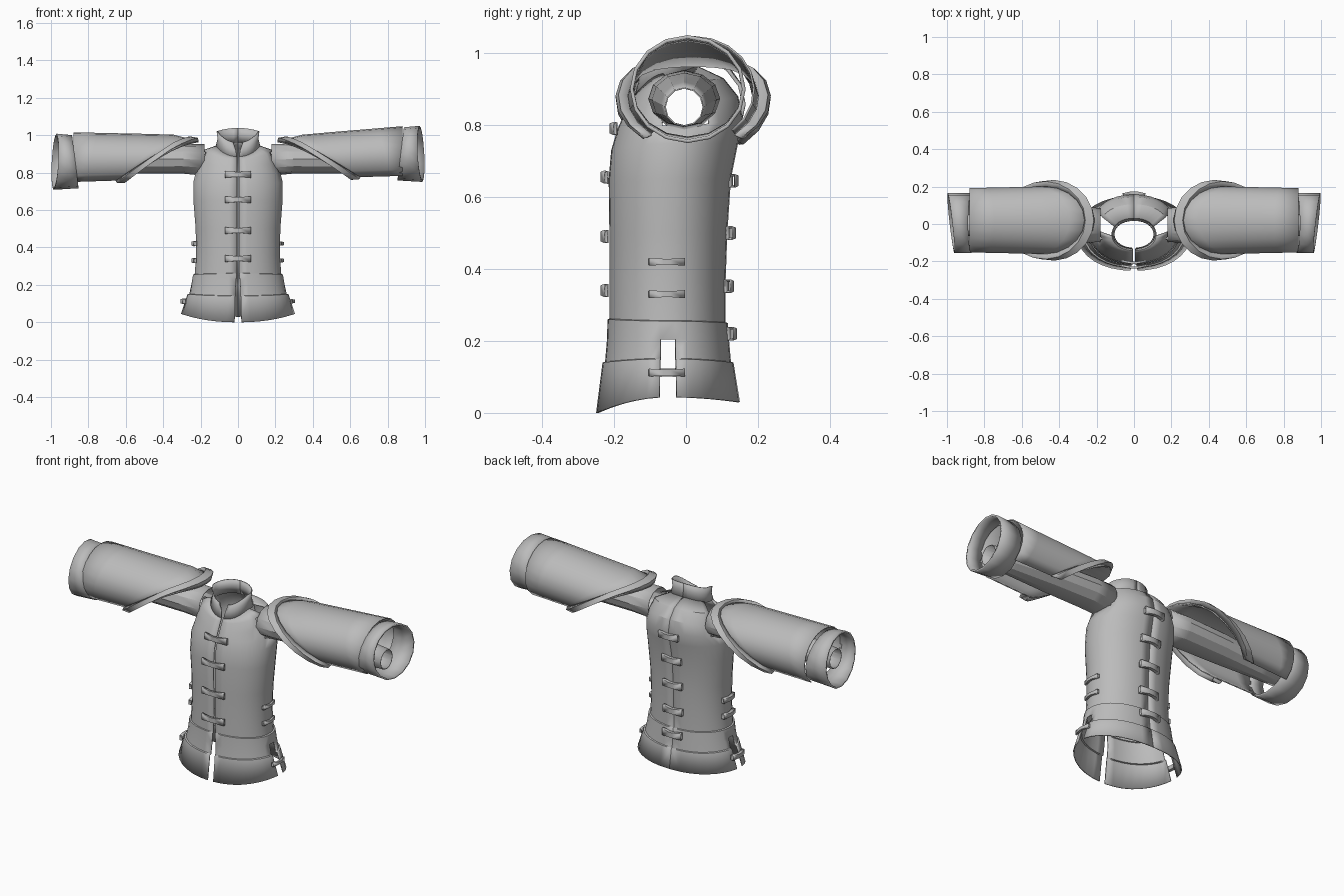
import bpy
import math
from mathutils import Vector

cube = bpy.data.objects.get("Cube")
if cube:
    bpy.data.objects.remove(cube, do_unlink=True)

grey = bpy.data.materials.new("grey_cloth")
grey.use_nodes = True
grey.diffuse_color = (0.5, 0.5, 0.5, 1)
grey.node_tree.nodes["Principled BSDF"].inputs["Base Color"].default_value = (0.5, 0.5, 0.5, 1)


def finish(name, verts, faces, thick=0.006, mirror=False):
    """Make an object from a sheet of faces, with cloth thickness."""
    mesh = bpy.data.meshes.new(name)
    mesh.from_pydata(verts, [], faces)
    mesh.materials.append(grey)
    obj = bpy.data.objects.new(name, mesh)
    bpy.context.collection.objects.link(obj)
    if mirror:
        obj.modifiers.new("mirror", 'MIRROR').use_mirror_merge = False
    if thick:
        solid = obj.modifiers.new("cloth", 'SOLIDIFY')
        solid.thickness = thick
        solid.offset = -1
    bpy.ops.object.select_all(action='DESELECT')
    obj.select_set(True)
    bpy.context.view_layer.objects.active = obj
    bpy.ops.object.shade_smooth_by_angle(angle=math.radians(25))
    return obj


def loft(name, rows, closed=False, keep=lambda c: True, **kw):
    """Bridge rows of points into a sheet, skipping faces that fail the rule."""
    n = len(rows[0])
    verts = [p for row in rows for p in row]
    faces = []
    for r in range(len(rows) - 1):
        for c in range(n if closed else n - 1):
            d = (c + 1) % n
            f = (r * n + c, r * n + d, (r + 1) * n + d, (r + 1) * n + c)
            if keep(sum((Vector(verts[i]) for i in f), Vector()) / 4):
                faces.append(f)
    return finish(name, verts, faces, **kw)


def lerp(a, b, t):
    return a + (b - a) * t


def spread(a, b, n):
    return [math.radians(lerp(a, b, i / (n - 1))) for i in range(n)]


# Half of a body ring, from front centre round the side to back centre
body_angles = spread(-90, -7, 9) + spread(7, 90, 9)


def body_ring(zf, zs, zb, half, yf, yb, gap):
    row = []
    for a in body_angles:
        s, c = math.sin(a), math.cos(a)
        z = zs + ((zf - zs) if s < 0 else (zb - zs)) * s * s
        x = half * max(c, 0) ** 0.9
        if s < -0.99:
            x = gap
        row.append((x, (yf + yb) / 2 + (yb - yf) / 2 * s, z))
    return row


# Body: hem band, waist band, bodice and shoulders
profile = [
    (0.00, 0.045, 0.03, 0.307, -0.25, 0.150, 0.018),
    (0.14, 0.150, 0.14, 0.272, -0.232, 0.132, 0.016),
    (0.142, 0.152, 0.142, 0.262, -0.225, 0.125, 0.014),
    (0.20, 0.205, 0.20, 0.250, -0.220, 0.120, 0.012),
    (0.26, 0.255, 0.25, 0.242, -0.218, 0.116, 0.008),
    (0.262, 0.257, 0.252, 0.233, -0.213, 0.110, 0.006),
    (0.36, 0.36, 0.36, 0.225, -0.213, 0.110, 0.005),
    (0.50, 0.50, 0.50, 0.228, -0.213, 0.115, 0.005),
    (0.65, 0.65, 0.65, 0.240, -0.215, 0.125, 0.005),
    (0.73, 0.75, 0.75, 0.240, -0.208, 0.145, 0.005),
    (0.79, 0.80, 0.82, 0.228, -0.190, 0.158, 0.005),
    (0.83, 0.86, 0.88, 0.212, -0.172, 0.145, 0.005),
    (0.87, 0.92, 0.93, 0.190, -0.152, 0.105, 0.005),
    (0.89, 0.945, 0.965, 0.118, -0.138, 0.030, 0.006),
]


def body_rule(c):
    side_slit = c.x > 0.2 and c.z < 0.2 and abs(c.y + 0.05) < 0.012
    arm_hole = c.x > 0.14 and math.hypot(c.y + 0.01, c.z - 0.865) < 0.075
    return not (side_slit or arm_hole)


loft("jacket_body", [body_ring(*p) for p in profile], keep=body_rule, mirror=True)

# Standing collar, open at the front
loft("collar", [body_ring(*p) for p in (
    (0.885, 0.94, 0.96, 0.120, -0.142, 0.032, 0.006),
    (0.92, 0.98, 1.00, 0.110, -0.132, 0.022, 0.012),
    (0.96, 1.02, 1.038, 0.115, -0.132, 0.024, 0.026))], mirror=True)


def sleeve_point(side, x, a, grow):
    """Point on the wide sleeve at distance x along the arm."""
    t = max(0, (x - 0.35) / 0.52)
    near = min(0, (x - 0.35) / 0.15)
    zc = lerp(0.872, 0.897 if side > 0 else 0.865, t)
    rz = lerp(0.128, 0.150, t) + 0.04 * near
    return (side * x, 0.02 + (0.172 + grow) * math.cos(a),
            zc + (rz + grow * 0.5) * math.sin(a))


def sleeve_start(a):
    """Slanted inner edge: close to the neck on top, far out below."""
    return 0.21 + (1 - math.sin(a)) / 1.77 * 0.39


for side, label in ((1, "left"), (-1, "right")):
    arc = spread(-50, 230, 17)

    # Wide outer sleeve, open underneath
    rows = [[sleeve_point(side, lerp(sleeve_start(a), 0.88, t / 5), a, 0.01 * (1 - t / 5))
             for a in arc] for t in range(6)]
    loft(label + "_outer_sleeve", rows[::side])

    # Raised trim along the slanted edge
    rows = [[sleeve_point(side, sleeve_start(a) + dx, a, g) for a in arc]
            for dx, g in ((0.0, 0.012), (0.005, 0.044), (0.05, 0.036), (0.055, 0.01))]
    loft(label + "_sleeve_trim", rows[::side])

    # Cuff
    zc = 0.90 if side > 0 else 0.858
    rows = []
    for t in (0, 0.5, 1):
        row = []
        for a in spread(0, 337.5, 16):
            y, z = 0.161 * math.cos(a), lerp(0.142, 0.15, t) * math.sin(a)
            x = lerp(0.87 + 0.12 * z, 0.978 + 0.11 * y - 0.05 * z, t)
            row.append((side * x, y + 0.005, zc + z))
        rows.append(row)
    loft(label + "_cuff", rows[::side], closed=True, thick=0.01)

    # Narrow inner sleeve
    rows = []
    for x, z, ry, rz in ((0.18, 0.868, 0.09, 0.085), (0.3, 0.873, 0.10, 0.078),
                         (0.55, 0.87, 0.09, 0.075), (0.8, 0.858, 0.065, 0.062),
                         (0.94, 0.85, 0.055, 0.055)):
        rows.append([(side * x, ry * math.cos(a) - 0.005, z + rz * math.sin(a))
                     for a in spread(0, 330, 12)])
    loft(label + "_inner_sleeve", rows[::side], closed=True, thick=0.004)


def strap(name, centre, across, out, length, height):
    """Fastening strap, pinched in the middle."""
    across, out, up = Vector(across), Vector(out).normalized(), Vector((0, 0, 1))
    rows = []
    for t, h, lift in ((-1, 1, -0.006), (-0.2, 0.75, 0.004), (0.2, 0.75, 0.004), (1, 1, -0.006)):
        mid = Vector(centre) + across * (t * length / 2) + out * lift
        rows.append([tuple(mid + up * (k * height * h / 2) + out * d)
                     for k, d in ((-1, 0), (1, 0), (1, 0.012), (-1, 0.012))])
    loft(name, rows, closed=True, thick=0.004)


# Front, back and side fastenings
for i, (z, y) in enumerate(((0.79, -0.197), (0.655, -0.222), (0.49, -0.222), (0.34, -0.222))):
    strap(f"front_strap_{i + 1}", (0, y, z), (1, 0, 0), (0, -1, 0.05), 0.14, 0.036)
for i, (z, y) in enumerate(((0.79, 0.156), (0.645, 0.127), (0.5, 0.12), (0.352, 0.115), (0.22, 0.123))):
    strap(f"back_strap_{i + 1}", (0, y, z), (1, 0, 0), (0, 1, 0), 0.12, 0.032)
for side, label in ((1, "left"), (-1, "right")):
    for i, (z, x) in enumerate(((0.42, 0.229), (0.33, 0.230), (0.112, 0.288))):
        strap(f"{label}_side_strap_{i + 1}", (side * x, -0.053, z), (0, 1, 0), (side, 0, 0), 0.1, 0.022)
